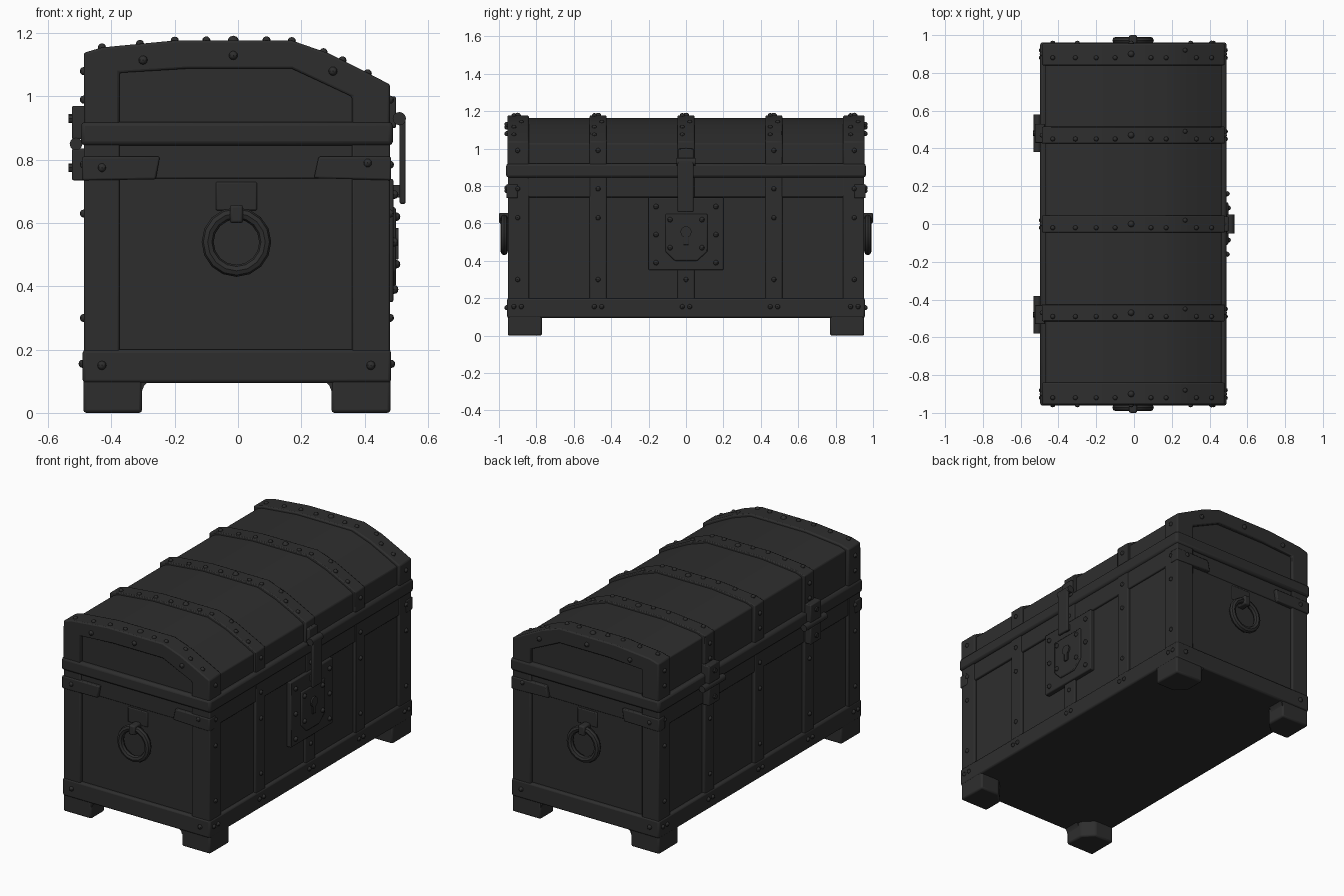
import bpy, bmesh, math
from mathutils import Vector

if "Cube" in bpy.data.objects:
    bpy.data.objects.remove(bpy.data.objects["Cube"])

mat = bpy.data.materials.new("charcoal black")
mat.diffuse_color = (0.027, 0.027, 0.027, 1)
mat.use_nodes = True
mat.node_tree.nodes["Principled BSDF"].inputs["Base Color"].default_value = mat.diffuse_color


def finish(name, bm, bevel=0.0):
    bmesh.ops.recalc_face_normals(bm, faces=bm.faces)
    me = bpy.data.meshes.new(name)
    bm.to_mesh(me)
    bm.free()
    me.materials.append(mat)
    ob = bpy.data.objects.new(name, me)
    bpy.context.collection.objects.link(ob)
    if bevel:
        m = ob.modifiers.new("worn edges", 'BEVEL')
        m.width, m.segments, m.limit_method = bevel, 2, 'ANGLE'
    return ob


def box(name, x0, x1, y0, y1, z0, z1, bevel=0.006):
    bm = bmesh.new()
    bmesh.ops.create_cube(bm, size=1)
    for v in bm.verts:
        v.co = ((x0 + x1) / 2 + v.co.x * (x1 - x0),
                (y0 + y1) / 2 + v.co.y * (y1 - y0),
                (z0 + z1) / 2 + v.co.z * (z1 - z0))
    return finish(name, bm, bevel)


def prism(name, pts, vec, bevel=0.006):
    """Extrude a closed outline of 3D points along vec."""
    bm = bmesh.new()
    f = bm.faces.new([bm.verts.new(p) for p in pts])
    r = bmesh.ops.extrude_face_region(bm, geom=[f])
    bmesh.ops.translate(bm, vec=vec, verts=[g for g in r['geom'] if isinstance(g, bmesh.types.BMVert)])
    return finish(name, bm, bevel)


def xz_prism(name, pts, y0, y1, bevel=0.006):
    return prism(name, [(x, y0, z) for x, z in pts], (0, y1 - y0, 0), bevel)


def cylinder(name, c, r, depth, axis, seg=12):
    bm = bmesh.new()
    bmesh.ops.create_cone(bm, cap_ends=True, segments=seg, radius1=r, radius2=r, depth=depth)
    q = Vector((0, 0, 1)).rotation_difference(Vector(axis))
    for v in bm.verts:
        v.co = q @ v.co + Vector(c)
    return finish(name, bm)


def rivets(name, spots, r=0.016):
    bm = bmesh.new()
    for p in spots:
        s = bmesh.ops.create_uvsphere(bm, u_segments=8, v_segments=6, radius=r)
        bmesh.ops.translate(bm, vec=p, verts=s['verts'])
    return finish(name, bm)


XL, XR = -0.487, 0.48           # back and lock-side faces of the ironwork
STRAPS = (-0.47, 0, 0.47)

# wooden body and lid core
box("body", -0.468, 0.463, -0.935, 0.935, 0.095, 0.9)
lid = [(-0.468, 0.88), (-0.468, 1.125), (-0.43, 1.14), (-0.2, 1.163), (0.16, 1.163),
       (0.28, 1.122), (0.4, 1.062), (0.463, 1.027), (0.463, 0.88)]
xz_prism("lid", lid, -0.935, 0.935)

# horizontal bands
box("bottom_band", XL - 0.004, XR + 0.004, -0.957, 0.957, 0.095, 0.2, 0.01)
box("lid_rim_band", XL - 0.01, XR + 0.01, -0.962, 0.962, 0.845, 0.92, 0.014)
box("upper_rail", XL + 0.004, XR - 0.004, -0.94, 0.94, 0.74, 0.86)

# lid end arches
outer = [(XL, 0.9), (XL, 1.138), (-0.43, 1.155), (-0.2, 1.177), (0.17, 1.177),
         (0.285, 1.137), (0.405, 1.077), (XR, 1.038), (XR, 0.9)]
inner = [(0.36, 0.9), (0.36, 1.0), (0.17, 1.088), (-0.16, 1.088), (-0.375, 1.075), (-0.375, 0.9)]
for s, side in ((-1, "front"), (1, "back")):
    xz_prism(f"lid_arch_{side}", outer + inner, s * 0.84, s * 0.955, 0.007)
    # corner posts and feet
    for x0, x1, tag in ((XL, -0.375, "left"), (0.36, XR, "right")):
        box(f"corner_post_{side}_{tag}", x0, x1, s * 0.84, s * 0.953, 0.1, 0.86)
    for xo, xi, tag in ((XL - 0.002, -0.303, "left"), (XR + 0.002, 0.295, "right")):
        d = 0.06 if xi > xo else -0.06
        prism(f"foot_{side}_{tag}",
              [(xo, s * 0.953, 0), (xi, s * 0.953, 0), (xi, s * 0.83, 0),
               (xi - d, s * 0.77, 0), (xo, s * 0.77, 0)], (0, 0, 0.12), 0.01)
        # curved gusset where the foot meets the band
        g = 0.02 if xi > xo else -0.02
        xz_prism(f"foot_gusset_{side}_{tag}",
                 [(xi - g, 0.07), (xi, 0.07), (xi + g * .3, 0.086), (xi + g, 0.1), (xi - g, 0.1)],
                 s * 0.85, s * 0.95, 0)
    # corner brackets under the rim
    xz_prism(f"corner_bracket_{side}_left", [(XL - .006, 0.735), (-0.26, 0.738), (-0.247, 0.81), (XL - .006, 0.81)],
             s * 0.9, s * 0.96)
    xz_prism(f"corner_bracket_{side}_right", [(XR + .004, 0.735), (0.24, 0.742), (0.255, 0.81), (XR + .004, 0.81)],
             s * 0.9, s * 0.96)
    # ring handle
    bm = bmesh.new()
    n, k, R, r = 16, 8, 0.091, 0.019
    rows = []
    for i in range(n):
        a = 2 * math.pi * i / n
        rows.append([bm.verts.new((-0.005 + (R + r * math.cos(b)) * math.cos(a),
                                   s * 0.972 + r * math.sin(b),
                                   0.54 + (R + r * math.cos(b)) * math.sin(a)))
                     for b in (2 * math.pi * j / k for j in range(k))])
    for i in range(n):
        for j in range(k):
            A, B = rows[i], rows[(i + 1) % n]
            bm.faces.new((A[j], B[j], B[(j + 1) % k], A[(j + 1) % k]))
    finish(f"ring_handle_{side}", bm)
    box(f"ring_staple_{side}", -0.026, 0.016, s * 0.93, s * 1.0, 0.6, 0.657, 0.008)
    box(f"ring_plate_{side}", -0.07, 0.06, s * 0.93, s * 0.941, 0.64, 0.73, 0.005)
    rivets(f"end_rivets_{side}",
           [(x, s * 0.957, z) for x, z in ((-0.015, 1.13), (0.41, 0.79), (-0.43, 0.775), (-0.43, 0.15),
                                           (0.42, 0.15), (-0.3, 1.115), (0.3, 1.08))], 0.014)

# vertical straps: over the lid and down both long sides
for i, y in enumerate(STRAPS):
    w = 0.045
    xz_prism(f"lid_strap_{i}", outer, y - w, y + w, 0.005)
    box(f"body_strap_{i}", XL, XR, y - w, y + w, 0.1, 0.86)

# rivets along every strap
spots = []
for y in (-0.9,) + STRAPS + (0.9,):
    for x, z in ((-0.43, 1.155), (-0.31, 1.166), (-0.2, 1.176), (-0.1, 1.177), (0.09, 1.177),
                 (0.17, 1.175), (0.27, 1.14), (0.33, 1.114), (0.41, 1.073)):
        spots.append((x, y + (0.02 if x * 50 % 2 > 1 else -0.02), z))
    for x in (XL, XR):
        spots += [(x, y, z) for z in (0.3, 0.63, 0.785, 0.99)]
        spots += [(x + math.copysign(0.004, x), y + d, 0.155) for d in (-0.02, 0.02)]
    spots.append((XL, y, 1.08))
rivets("strap_rivets", spots, 0.013)
rivets("lid_top_studs", [(-0.015, y, 1.174) for y in (-0.9,) + STRAPS + (0.9,)], 0.018)

# lock plate with raised centre and keyhole
box("lock_plate", 0.45, 0.491, -0.2, 0.2, 0.35, 0.74, 0.006)
prism("lock_case", [(0.46, y, z) for y, z in ((-0.11, 0.65), (0.115, 0.65), (0.115, 0.45), (0.06, 0.4),
                                               (-0.06, 0.4), (-0.11, 0.45))], (0.039, 0, 0), 0.006)
cylinder("keyhole_round", (0.498, 0, 0.555), 0.03, 0.02, (1, 0, 0))
box("keyhole_slot", 0.49, 0.507, -0.014, 0.014, 0.485, 0.55, 0.003)
rivets("lock_rivets", [(0.493, y, z) for y in (-0.16, 0.16) for z in (0.39, 0.54, 0.69)]
       + [(0.499, y, z) for y in (-0.085, 0.085) for z in (0.47, 0.62)], 0.014)

# hasp hanging from the lid
box("hasp_mount", 0.47, 0.5, -0.04, 0.04, 0.9, 1.0, 0.006)
cylinder("hasp_pin", (0.51, 0, 0.93), 0.021, 0.1, (0, 1, 0))
box("hasp_bar", 0.511, 0.53, -0.045, 0.04, 0.66, 0.93, 0.006)
box("hasp_catch", 0.48, 0.515, -0.02, 0.02, 0.68, 0.72, 0.004)

# hinges on the back
for i, y in enumerate((-0.48, 0.48)):
    box(f"hinge_upper_leaf_{i}", -0.525, -0.47, y - 0.05, y + 0.05, 0.865, 0.97, 0.005)
    box(f"hinge_lower_leaf_{i}", -0.525, -0.47, y - 0.05, y + 0.05, 0.735, 0.835, 0.005)
    cylinder(f"hinge_barrel_{i}", (-0.512, y, 0.85), 0.02, 0.2, (0, 1, 0))
    for z in (0.775, 0.93):
        cylinder(f"hinge_bolt_{i}", (-0.525, y, z), 0.014, 0.02, (1, 0, 0), 8)

# smooth shading with crisp edges
for ob in bpy.data.objects:
    ob.select_set(True)
bpy.context.view_layer.objects.active = bpy.data.objects["body"]
bpy.ops.object.shade_smooth_by_angle(angle=math.radians(35))
